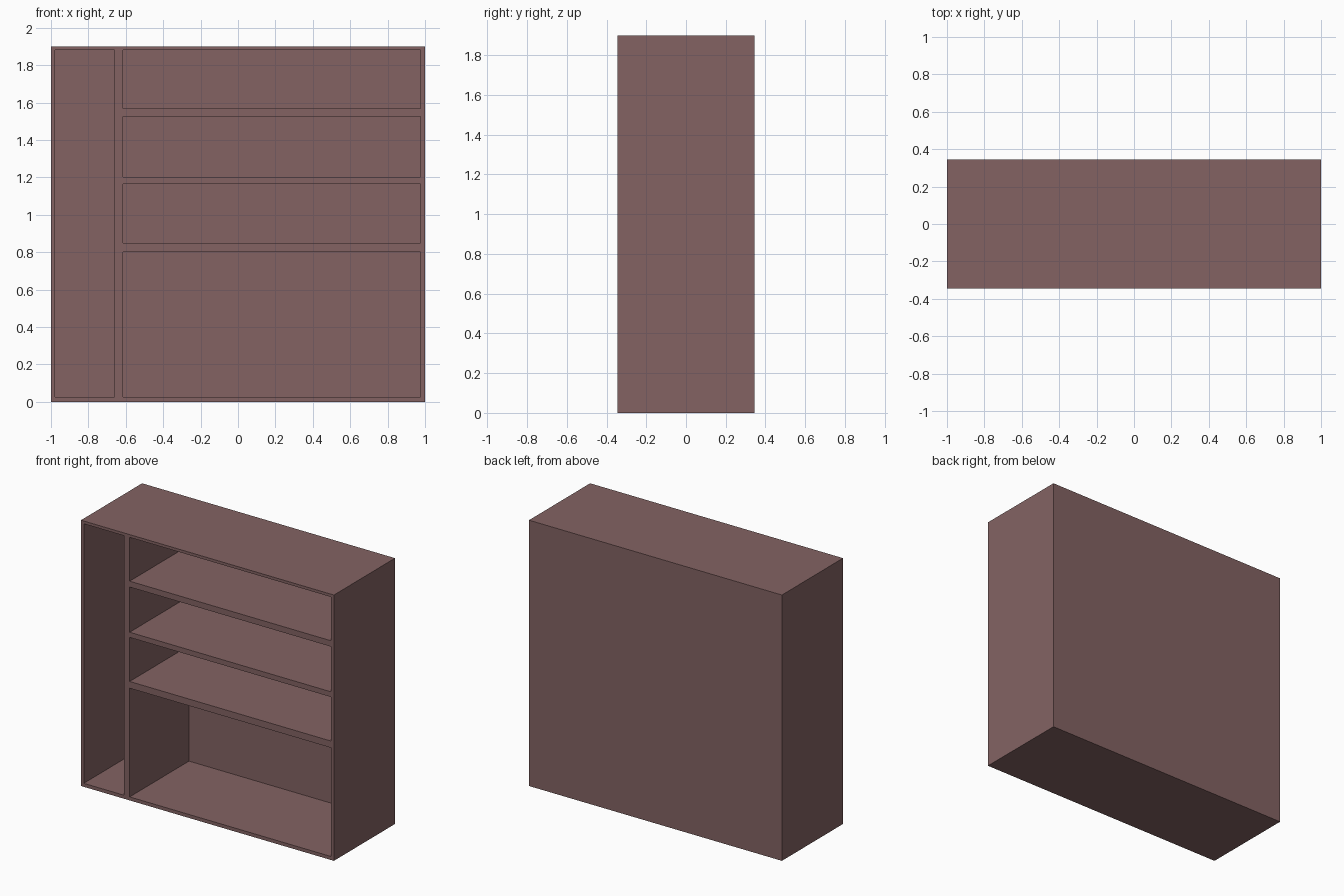
import bpy
import bmesh
from mathutils import Matrix, Vector

if "Cube" in bpy.data.objects:
    bpy.data.objects.remove(bpy.data.objects["Cube"])

HALF_DEPTH = 0.345
HEIGHT = 1.90
BACK_INNER = 0.325          # inner face of the back panel

wood = bpy.data.materials.new("brown_wood")
wood.diffuse_color = (0.227, 0.124, 0.124, 1)
wood.use_nodes = True
wood.node_tree.nodes["Principled BSDF"].inputs["Base Color"].default_value = wood.diffuse_color


def add_box(bm, x, y, z):
    """Add a box given (min, max) ranges on each axis."""
    size = [b - a for a, b in (x, y, z)]
    mid = Vector([(a + b) / 2 for a, b in (x, y, z)])
    bmesh.ops.create_cube(bm, size=1,
                          matrix=Matrix.Translation(mid) @ Matrix.Diagonal((*size, 1)))


def make_object(name, boxes):
    bm = bmesh.new()
    for box in boxes:
        add_box(bm, *box)
    mesh = bpy.data.meshes.new(name)
    bm.to_mesh(mesh)
    bm.free()
    mesh.materials.append(wood)
    obj = bpy.data.objects.new(name, mesh)
    bpy.context.collection.objects.link(obj)
    return obj


# Solid case
case = make_object("shelf_case", [((-1, 1), (-HALF_DEPTH, HALF_DEPTH), (0, HEIGHT))])

# Tall narrow compartment on the left, four stacked ones on the right
left, right = (-0.978, -0.66), (-0.615, 0.977)
openings = [(left, (0.025, 1.88))]
openings += [(right, z) for z in ((0.025, 0.802), (0.85, 1.165),
                                  (1.202, 1.525), (1.567, 1.88))]
cutter = make_object("compartment_cutter",
                     [(x, (-HALF_DEPTH - 0.1, BACK_INNER), z) for x, z in openings])
cutter.hide_render = True

# Hollow the compartments out of the case
cut = case.modifiers.new("compartments", 'BOOLEAN')
cut.operation = 'DIFFERENCE'
cut.solver = 'EXACT'
cut.object = cutter
bpy.context.view_layer.objects.active = case
bpy.ops.object.modifier_apply(modifier=cut.name)
bpy.data.objects.remove(cutter)
